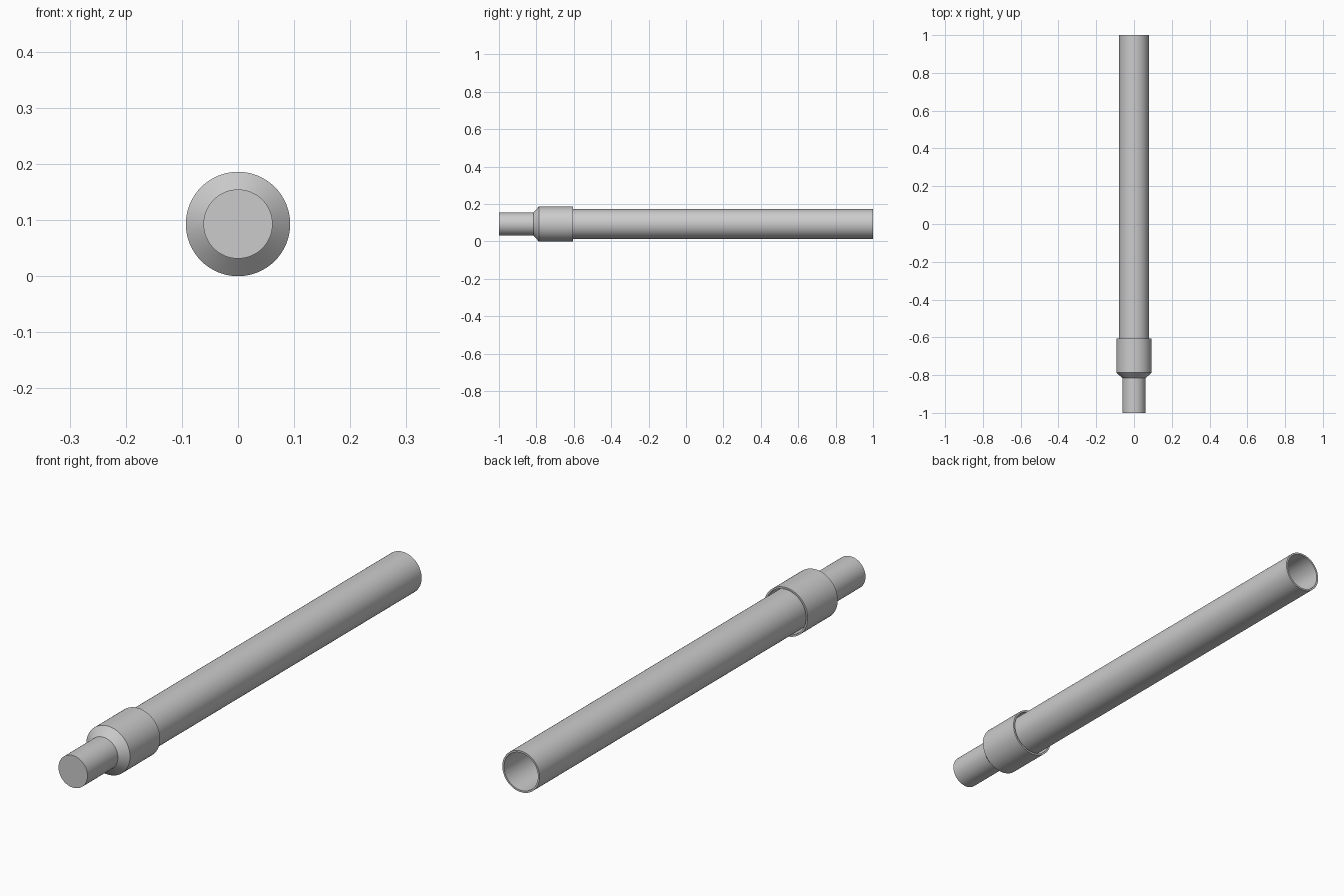
import bpy, bmesh, math
from mathutils import Vector

if "Cube" in bpy.data.objects:
    bpy.data.objects.remove(bpy.data.objects["Cube"])

AXIS_Z = 0.093   # height of the shared axis, which runs along y
SIDES = 64

grey = bpy.data.materials.new("plain grey")
grey.diffuse_color = (0.6, 0.6, 0.6, 1)
grey.use_nodes = True
grey.node_tree.nodes["Principled BSDF"].inputs["Base Color"].default_value = grey.diffuse_color


def lathe(name, profile, closed=False):
    """Revolve (y, radius) points around the y axis."""
    bm = bmesh.new()
    verts = [bm.verts.new((r, y, 0)) for y, r in profile]
    edges = [bm.edges.new(p) for p in zip(verts, verts[1:])]
    if closed:
        edges.append(bm.edges.new((verts[-1], verts[0])))
    bmesh.ops.spin(bm, geom=verts + edges, cent=Vector(), axis=(0, 1, 0),
                   angle=math.tau, steps=SIDES)
    bmesh.ops.remove_doubles(bm, verts=bm.verts[:], dist=1e-5)
    bmesh.ops.dissolve_degenerate(bm, edges=bm.edges[:], dist=1e-6)
    bmesh.ops.recalc_face_normals(bm, faces=bm.faces[:])
    mesh = bpy.data.meshes.new(name)
    bm.to_mesh(mesh)
    bm.free()
    mesh.materials.append(grey)
    obj = bpy.data.objects.new(name, mesh)
    obj.location.z = AXIS_Z
    bpy.context.collection.objects.link(obj)
    bpy.context.view_layer.objects.active = obj
    bpy.ops.object.select_all(action='DESELECT')
    obj.select_set(True)
    bpy.ops.object.shade_smooth_by_angle(angle=math.radians(30))
    return obj


# Narrow end plug, chamfered shoulder and hollow collar
lathe("collar_and_plug", [
    (-1.0, 0), (-1.0, 0.0616), (-0.816, 0.0616), (-0.787, 0.093),
    (-0.605, 0.093), (-0.605, 0.086), (-0.787, 0.086), (-0.787, 0)])

# Long open tube seated in the collar
lathe("long_tube", [
    (-0.787, 0.079), (1.0, 0.079), (1.0, 0.072), (-0.787, 0.072)], closed=True)
